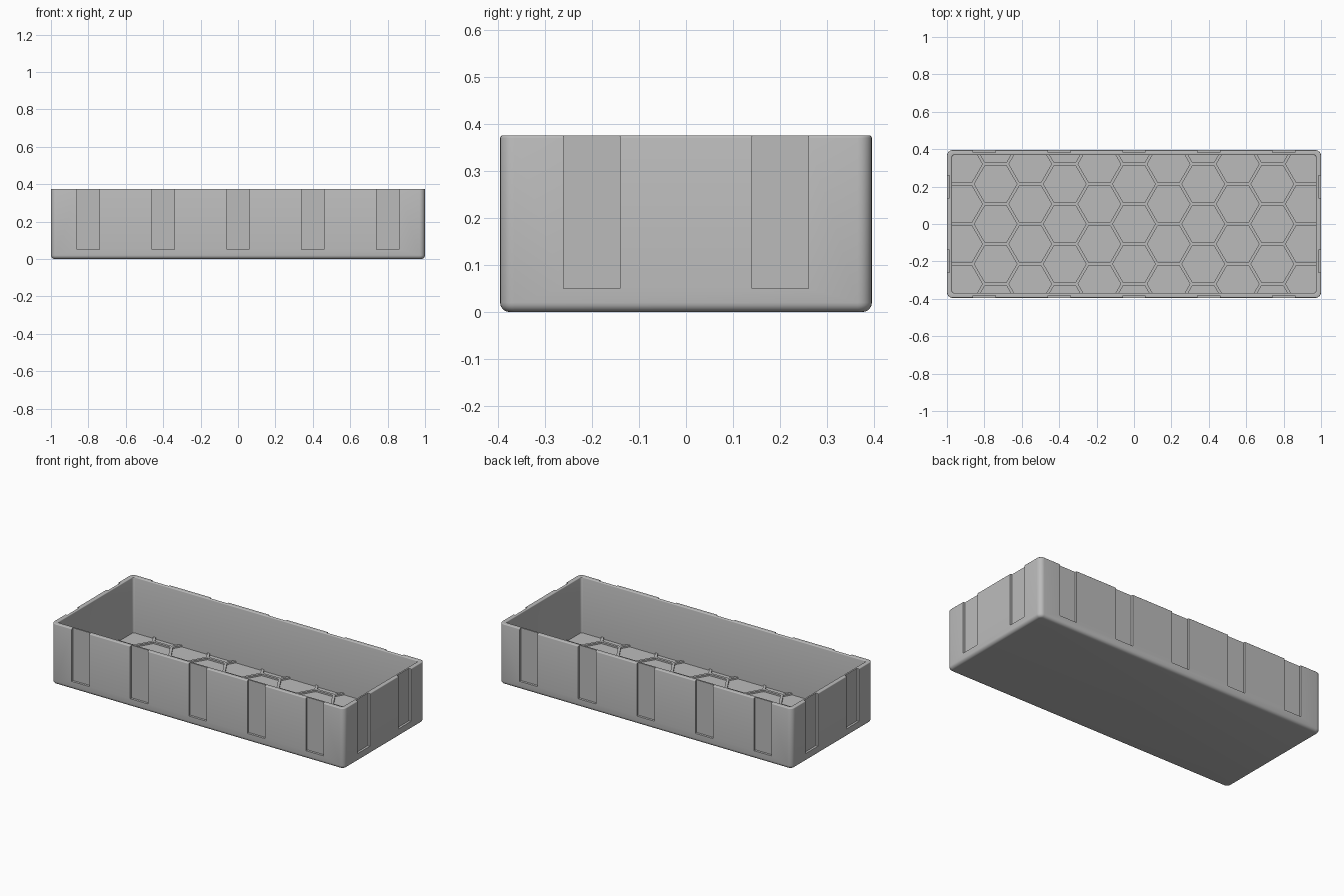
import bpy, bmesh, math
from mathutils import Matrix

default = bpy.data.objects.get("Cube")
if default:
    bpy.data.objects.remove(default, do_unlink=True)

HALF_X, HALF_Y, HEIGHT = 1.0, 0.395, 0.375
WALL, FLOOR, RIB_TOP = 0.027, 0.03, 0.04
HEX, RIB = 0.1233, 0.016

grey = bpy.data.materials.new("plain grey")
grey.use_nodes = True
colour = (0.5, 0.5, 0.5, 1)
grey.diffuse_color = colour
grey.node_tree.nodes["Principled BSDF"].inputs["Base Color"].default_value = colour


def make(name, bm):
    bmesh.ops.recalc_face_normals(bm, faces=bm.faces[:])
    mesh = bpy.data.meshes.new(name)
    bm.to_mesh(mesh)
    bm.free()
    mesh.materials.append(grey)
    obj = bpy.data.objects.new(name, mesh)
    bpy.context.collection.objects.link(obj)
    return obj


def add_box(bm, centre, size):
    matrix = Matrix.Translation(centre) @ Matrix.Diagonal((*size, 1))
    bmesh.ops.create_cube(bm, size=1, matrix=matrix)


def cut(obj, cutter):
    mod = obj.modifiers.new("cut", "BOOLEAN")
    mod.operation = "DIFFERENCE"
    mod.solver = "EXACT"
    mod.object = cutter
    cutter.hide_render = True
    bpy.context.view_layer.objects.active = obj
    bpy.ops.object.modifier_apply(modifier=mod.name)
    bpy.data.objects.remove(cutter, do_unlink=True)


def rounded_ring(bm, inset, radius, z, steps=6):
    """Rounded rectangle of vertices, inset from the outer walls."""
    ring = []
    for corner, (sx, sy) in enumerate(((1, 1), (-1, 1), (-1, -1), (1, -1))):
        for i in range(steps + 1):
            a = math.pi / 2 * (corner + i / steps)
            x = sx * (HALF_X - inset - radius) + radius * math.cos(a)
            y = sy * (HALF_Y - inset - radius) + radius * math.sin(a)
            ring.append(bm.verts.new((x, y, z)))
    return ring


# Tray shell: rings up the outside, over the rim and down the inside
bm = bmesh.new()
profile = []
for i in range(6):
    a = math.pi / 2 * i / 5
    inset = 0.02 * (1 - math.sin(a))
    profile.append((inset, 0.03 - inset, 0.02 * (1 - math.cos(a))))
rim = 0.005
for i in range(4):
    a = math.pi / 2 * i / 3
    inset = rim * (1 - math.cos(a))
    profile.append((inset, 0.03 - inset, HEIGHT - rim + rim * math.sin(a)))
for i in range(4):
    a = math.pi / 2 * i / 3
    inset = WALL - rim + rim * math.sin(a)
    profile.append((inset, 0.012, HEIGHT - rim + rim * math.cos(a)))
profile.append((WALL, 0.012, FLOOR))
rings = [rounded_ring(bm, *p) for p in profile]
for low, high in zip(rings, rings[1:]):
    n = len(low)
    for i in range(n):
        j = (i + 1) % n
        bm.faces.new((low[i], low[j], high[j], high[i]))
bm.faces.new(rings[0])
bm.faces.new(rings[-1])
tray = make("tray_shell", bm)

# Shallow upright slots in all four walls, open at the top
bm = bmesh.new()
slot_z, slot_h, depth, width = 0.3, 0.5, 0.014, 0.12
for side in (-1, 1):
    for i in range(-2, 3):
        add_box(bm, (0.4 * i, side * (HALF_Y - depth + 0.05), slot_z), (width, 0.1, slot_h))
    for y in (-0.2, 0.2):
        add_box(bm, (side * (HALF_X - depth + 0.05), y, slot_z), (0.1, width, slot_h))
cut(tray, make("slot_cutter", bm))

# Honeycomb ribs on the floor: a thin plate with hexagonal openings
bm = bmesh.new()
lap = WALL - 0.006
add_box(bm, (0, 0, (RIB_TOP + 0.02) / 2), (2 * (HALF_X - lap), 2 * (HALF_Y - lap), RIB_TOP - 0.02))
ribs = make("floor_ribs", bm)
bm = bmesh.new()
row = HEX * math.sqrt(3)
for col in range(-6, 7):
    for r in range(-3, 4):
        spot = (1.5 * HEX * col, row * (r + 0.5 * (col % 2)), FLOOR)
        radius = HEX - RIB / math.sqrt(3)
        bmesh.ops.create_cone(bm, cap_ends=True, segments=6, radius1=radius, radius2=radius, depth=0.2,
                              matrix=Matrix.Translation(spot) @ Matrix.Rotation(math.pi / 6, 4, "Z"))
cut(ribs, make("hexagon_cutter", bm))

# Smooth the fillets, keep the hard edges
bpy.ops.object.select_all(action="DESELECT")
for obj in (tray, ribs):
    obj.select_set(True)
bpy.context.view_layer.objects.active = tray
bpy.ops.object.shade_smooth_by_angle(angle=math.radians(32))
